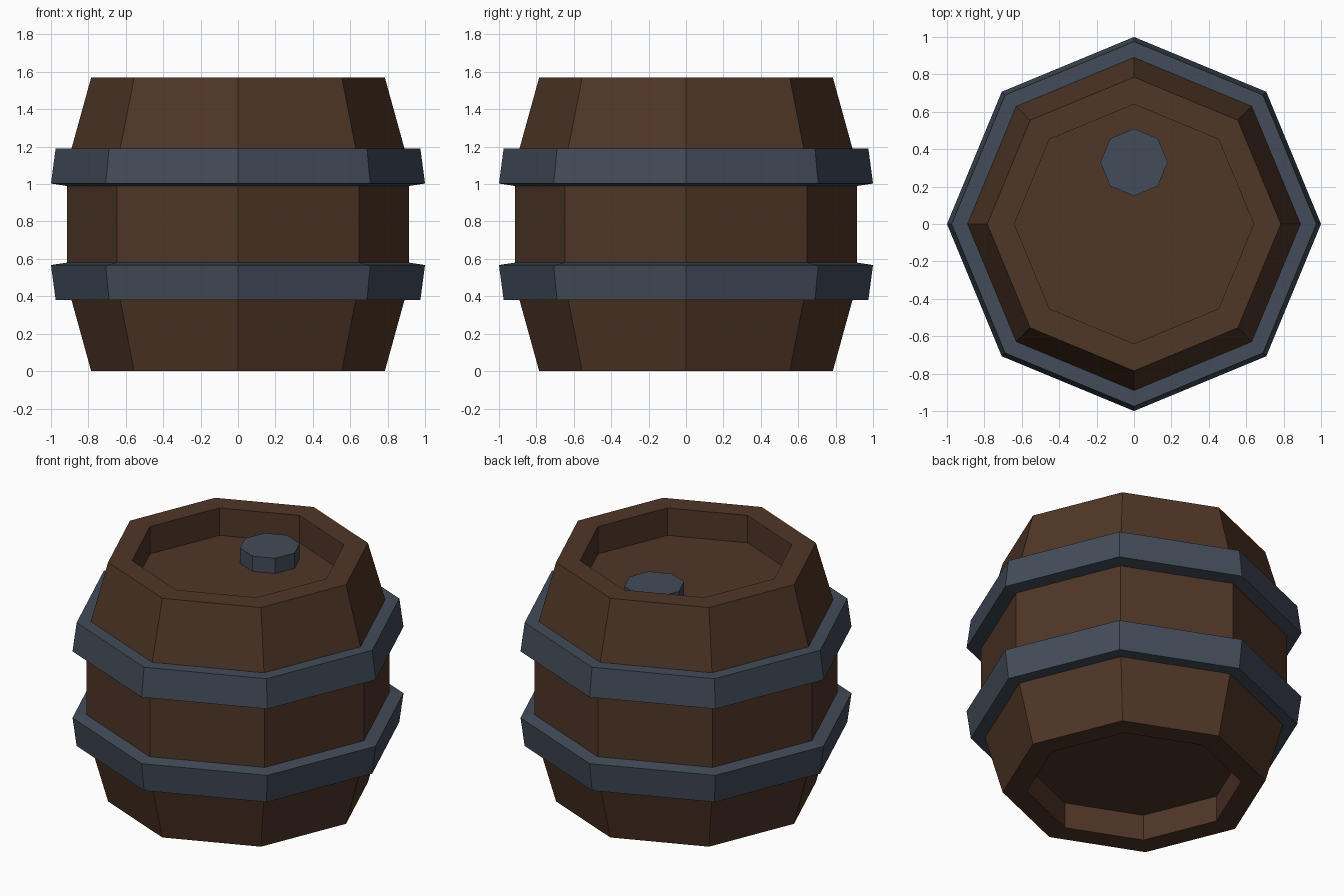
import bpy, bmesh, math

if "Cube" in bpy.data.objects:
    bpy.data.objects.remove(bpy.data.objects["Cube"])

SIDES = 8
H = 1.57


def material(name, rgb):
    m = bpy.data.materials.new(name)
    m.diffuse_color = (*rgb, 1)
    m.use_nodes = True
    m.node_tree.nodes["Principled BSDF"].inputs["Base Color"].default_value = m.diffuse_color
    return m


def lathe(name, profile, mat, closed=False, loc=(0, 0, 0)):
    """Turn an (r, z) profile into a flat-faced octagonal solid."""
    bm = bmesh.new()
    rings = [[bm.verts.new((r * math.cos(math.tau * i / SIDES),
                            r * math.sin(math.tau * i / SIDES), z))
              for i in range(SIDES)] for r, z in profile]
    pairs = list(zip(rings, rings[1:]))
    if closed:
        pairs.append((rings[-1], rings[0]))
    else:
        bm.faces.new(rings[0])
        bm.faces.new(rings[-1])
    for a, b in pairs:
        for i in range(SIDES):
            j = (i + 1) % SIDES
            bm.faces.new((a[i], a[j], b[j], b[i]))
    bmesh.ops.recalc_face_normals(bm, faces=bm.faces)
    me = bpy.data.meshes.new(name)
    bm.to_mesh(me)
    bm.free()
    me.materials.append(mat)
    ob = bpy.data.objects.new(name, me)
    ob.location = loc
    bpy.context.collection.objects.link(ob)
    return ob


wood = material("wood", (0.08, 0.037, 0.02))
iron = material("iron", (0.055, 0.072, 0.10))

# Barrel body with recessed bottom and lid
lathe("barrel_body", [(0.64, 0.17), (0.64, 0), (0.785, 0), (0.915, 0.47),
                      (0.915, H - 0.47), (0.785, H), (0.64, H), (0.64, H - 0.18)], wood)

# Two mirrored hoops, wider toward the middle of the barrel
hoop = [(0.89, 0.38), (0.975, 0.38), (1.0, 0.567), (0.915, 0.58), (0.915, 0.47)]
lathe("lower_hoop", hoop, iron, closed=True)
lathe("upper_hoop", [(r, H - z) for r, z in hoop], iron, closed=True)

# Plug on the lid
lathe("plug", [(0.18, 0), (0.18, 0.10)], iron, loc=(0, 0.33, H - 0.18))
